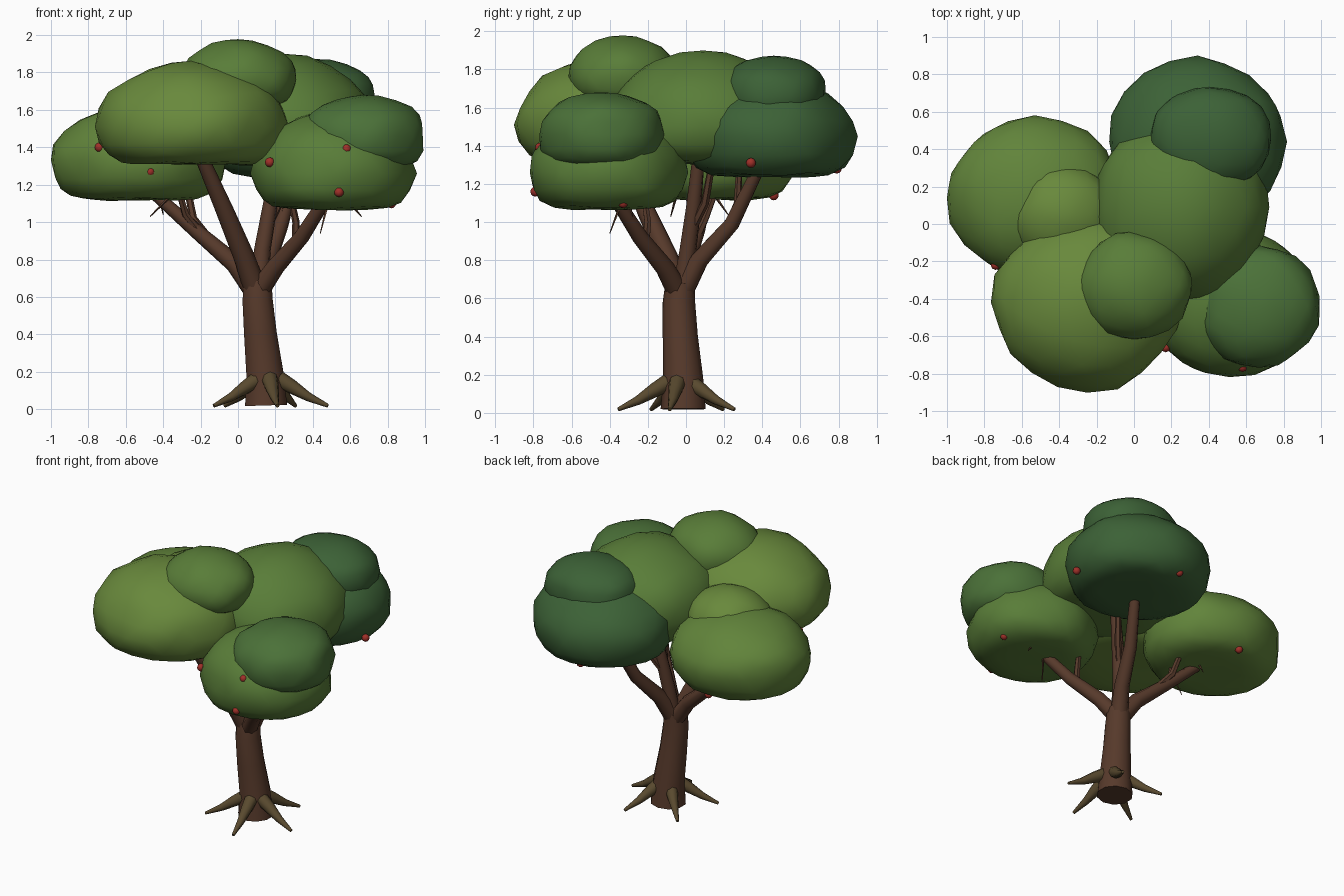
import bpy, bmesh, math
from mathutils import Vector, noise


def material(name, rgb):
    m = bpy.data.materials.new(name)
    m.diffuse_color = (*rgb, 1)
    return m


BARK = material("bark", (0.095, 0.042, 0.024))
ROOT = material("root_bark", (0.10, 0.068, 0.028))
LIGHT = material("light_leaf", (0.14, 0.25, 0.045))
SOFT = material("soft_leaf", (0.12, 0.23, 0.043))
MID = material("mid_leaf", (0.10, 0.205, 0.04))
DEEP = material("deep_leaf", (0.07, 0.165, 0.04))
DARK = material("dark_leaf", (0.045, 0.12, 0.037))
RED = material("fruit_red", (0.35, 0.03, 0.022))


def mesh_object(name, bm, mat):
    me = bpy.data.meshes.new(name)
    for f in bm.faces:
        f.smooth = True
    bm.to_mesh(me)
    bm.free()
    me.materials.append(mat)
    ob = bpy.data.objects.new(name, me)
    bpy.context.collection.objects.link(ob)
    return ob


def tube(name, points, mat=BARK, resolution=2):
    """Tapered tube through (x, y, z, radius) points."""
    cu = bpy.data.curves.new(name, 'CURVE')
    cu.dimensions = '3D'
    cu.bevel_depth = 1.0
    cu.bevel_resolution = resolution
    cu.use_fill_caps = True
    sp = cu.splines.new('POLY')
    sp.points.add(len(points) - 1)
    for p, (x, y, z, r) in zip(sp.points, points):
        p.co = (x, y, z, 1)
        p.radius = r
    cu.materials.append(mat)
    ob = bpy.data.objects.new(name, cu)
    bpy.context.collection.objects.link(ob)
    bpy.ops.object.select_all(action='DESELECT')
    ob.select_set(True)
    bpy.context.view_layer.objects.active = ob
    bpy.ops.object.convert(target='MESH')
    bpy.ops.object.shade_smooth_by_angle(angle=math.radians(50))


def leaf_clump(name, centre, rx, ry, up, low, mat, block=1.0):
    """Lumpy dome with a flattened underside; block < 1 gives a squarer top."""
    bm = bmesh.new()
    bmesh.ops.create_icosphere(bm, subdivisions=3, radius=1)
    c = Vector(centre)
    for v in bm.verts:
        n = v.co.normalized()
        k = 1.0 + 0.07 * noise.noise(n * 2.0 + c * 5)
        if n.z > 0:
            z = up * n.z ** block * (1 + (k - 1) * 0.5)
        else:
            z = -low * math.sin(min(1, -n.z * 1.15) * math.pi / 2) * (2 - k)
        v.co = c + Vector((n.x * rx * k, n.y * ry * k, z))
    mesh_object(name, bm, mat)


# Trunk
tube("trunk", [(0.15, -0.015, 0.02, 0.118), (0.145, -0.015, 0.18, 0.105),
               (0.12, -0.03, 0.40, 0.092), (0.105, -0.037, 0.58, 0.085),
               (0.105, -0.03, 0.68, 0.078)], resolution=3)

# Five spreading roots
for i in range(5):
    a = math.radians(63 + 72 * i)
    dx, dy = math.cos(a), math.sin(a)
    tube(f"root_{i + 1}", [(0.16 + dx * r, -0.035 + dy * r, z, w) for r, z, w in
                           ((0.06, 0.16, 0.045), (0.13, 0.12, 0.038),
                            (0.22, 0.065, 0.024), (0.325, 0.018, 0.010))], ROOT)

# Main branches
tube("branch_front_left", [(0.10, -0.03, 0.62, 0.062), (0.03, -0.10, 0.82, 0.056),
                           (-0.07, -0.21, 1.06, 0.048), (-0.20, -0.33, 1.36, 0.036)])
tube("branch_left", [(0.09, -0.02, 0.63, 0.058), (-0.02, 0.0, 0.78, 0.05),
                     (-0.22, 0.06, 0.95, 0.04), (-0.48, 0.12, 1.18, 0.03)])
tube("branch_front_right", [(0.11, -0.04, 0.63, 0.058), (0.20, -0.11, 0.76, 0.05),
                            (0.34, -0.24, 0.92, 0.042), (0.48, -0.38, 1.14, 0.034)])
tube("branch_back", [(0.11, -0.02, 0.63, 0.06), (0.16, 0.07, 0.80, 0.05),
                     (0.23, 0.24, 0.99, 0.042), (0.32, 0.40, 1.32, 0.032)])
tube("branch_middle", [(0.11, -0.02, 0.63, 0.055), (0.13, 0.01, 0.85, 0.045),
                       (0.17, 0.04, 1.08, 0.04), (0.22, 0.07, 1.38, 0.032)])

# Side branches and thin twigs
sides = [((-0.14, 0.04, 0.89), (-0.24, 0.10, 1.02), (-0.27, 0.16, 1.18), 0.024),
         ((-0.20, 0.05, 0.94), (-0.28, 0.04, 1.04), (-0.32, 0.0, 1.18), 0.022),
         ((0.22, 0.22, 0.97), (0.24, 0.27, 1.10), (0.22, 0.28, 1.30), 0.022),
         ((0.31, -0.21, 0.90), (0.31, -0.20, 1.0), (0.28, -0.22, 1.14), 0.022),
         ((0.15, 0.03, 0.96), (0.22, 0.10, 1.10), (0.25, 0.14, 1.33), 0.024)]
for i, (a, b, c, r) in enumerate(sides):
    tube(f"side_branch_{i + 1}", [(*a, r), (*b, r * 0.9), (*c, r * 0.75)], resolution=1)
twigs = [((-0.36, -0.05, 1.14), (-0.47, -0.08, 1.03)), ((0.60, -0.30, 1.10), (0.66, -0.28, 1.03)),
         ((0.48, -0.34, 1.10), (0.44, -0.40, 0.94)), ((-0.42, 0.15, 1.14), (-0.40, 0.22, 1.04))]
for i, (a, b) in enumerate(twigs):
    tube(f"twig_{i + 1}", [(*a, 0.009), (*b, 0.003)], resolution=0)

# Crown: five large clumps with smaller clumps on top
leaf_clump("crown_middle", (0.25, 0.09, 1.50), 0.47, 0.50, 0.40, 0.19, MID)
leaf_clump("crown_front_left", (-0.25, -0.42, 1.51), 0.51, 0.47, 0.35, 0.20, LIGHT)
leaf_clump("crown_left", (-0.53, 0.14, 1.33), 0.47, 0.43, 0.30, 0.21, SOFT)
leaf_clump("crown_front_right", (0.51, -0.41, 1.26), 0.43, 0.41, 0.34, 0.19, MID)
leaf_clump("crown_back", (0.34, 0.44, 1.45), 0.48, 0.45, 0.31, 0.21, DARK)
leaf_clump("tuft_top", (0.0, -0.33, 1.76), 0.31, 0.29, 0.22, 0.14, MID)
leaf_clump("tuft_left", (-0.38, 0.05, 1.50), 0.28, 0.27, 0.21, 0.15, LIGHT)
leaf_clump("tuft_right", (0.67, -0.44, 1.46), 0.33, 0.33, 0.22, 0.17, DEEP, 0.85)
leaf_clump("tuft_back", (0.41, 0.46, 1.66), 0.33, 0.28, 0.21, 0.14, DARK, 0.75)

# Fruit hanging at the crown edges
fruit = [(0.17, -0.66, 1.32), (0.58, -0.765, 1.39), (0.54, -0.79, 1.16), (0.82, -0.33, 1.10),
         (-0.74, -0.22, 1.40), (-0.63, -0.25, 1.34), (-0.47, -0.26, 1.27), (0.77, 0.34, 1.31),
         (0.40, 0.84, 1.35), (0.28, 0.79, 1.28), (-0.50, 0.46, 1.14), (-0.72, 0.40, 1.17),
         (-0.80, 0.40, 1.24)]
for i, p in enumerate(fruit):
    bm = bmesh.new()
    bmesh.ops.create_uvsphere(bm, u_segments=8, v_segments=6, radius=0.026)
    mesh_object(f"fruit_{i + 1}", bm, RED).location = p
